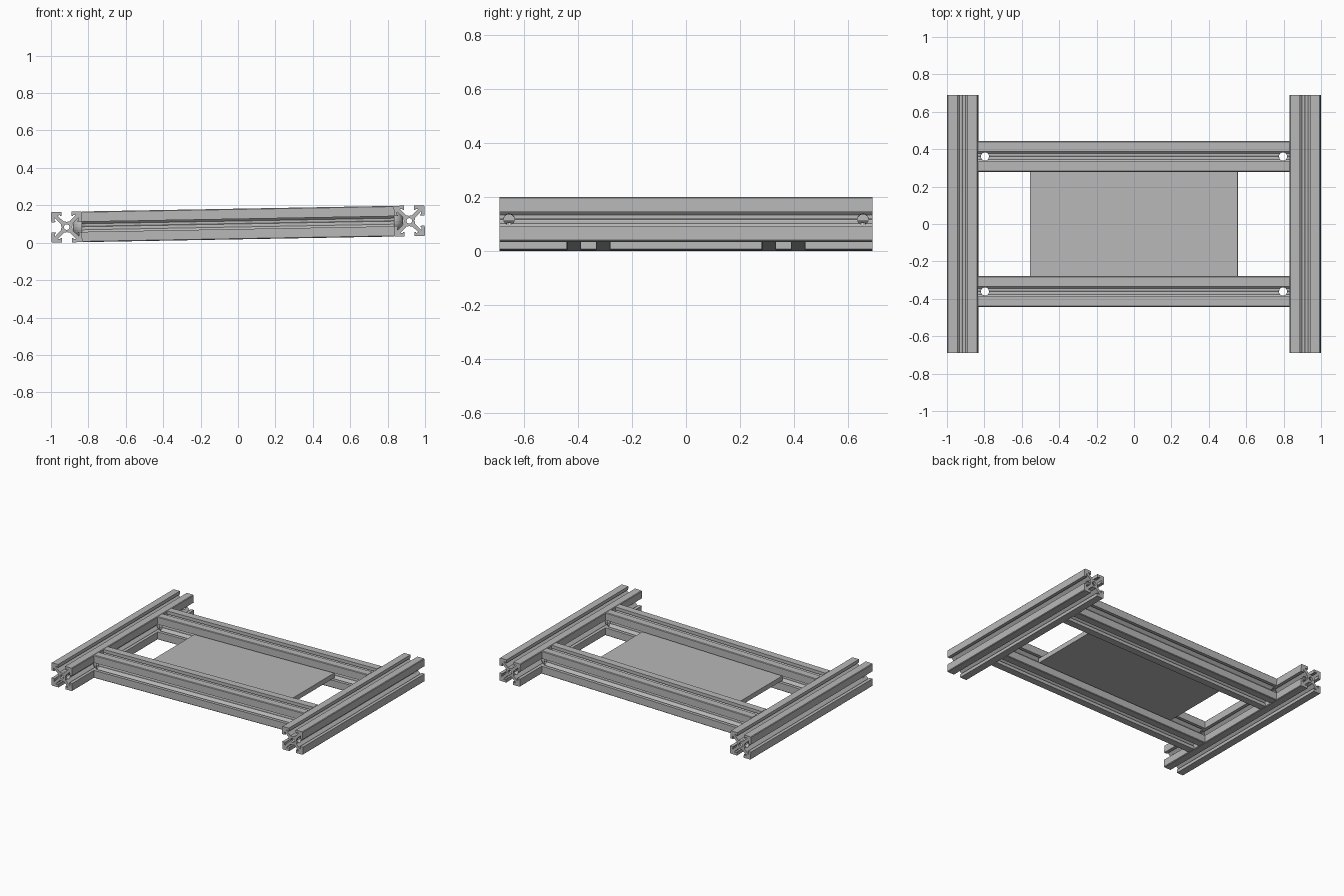
import bpy, bmesh, math
from mathutils import Matrix, Vector

cube = bpy.data.objects.get("Cube")
if cube:
    bpy.data.objects.remove(cube, do_unlink=True)

grey = bpy.data.materials.new("aluminium_grey")
grey.use_nodes = True
COLOR = (0.48, 0.48, 0.48, 1)
grey.diffuse_color = COLOR
grey.node_tree.nodes["Principled BSDF"].inputs["Base Color"].default_value = COLOR

HALF = 0.082        # half width of a bar
RAIL_X, RAIL_LEN = 0.916, 0.69
BEAM_Y = 0.361
INNER = RAIL_X - HALF
TILT = Matrix.Translation((0, 0, 0.1)) @ Matrix.Rotation(-0.018, 4, "Y")


def make_object(name, bm):
    bmesh.ops.recalc_face_normals(bm, faces=bm.faces)
    mesh = bpy.data.meshes.new(name)
    bm.to_mesh(mesh)
    bm.free()
    mesh.materials.append(grey)
    obj = bpy.data.objects.new(name, mesh)
    bpy.context.collection.objects.link(obj)
    return obj


def slot_outline():
    """One eighth of the slotted section, mirrored and turned four times."""
    eighth = [(0.026, 0), (0.030, 0.006), (0.030, 0.016), (0.064, 0.050),
              (0.064, 0.034), (0.059, 0.034), (0.059, 0.027),
              (HALF, 0.027), (HALF, HALF - 0.004)]
    quarter = eighth + [(y, x) for x, y in reversed(eighth[1:])]
    return [Matrix.Rotation(k * math.pi / 2, 2) @ Vector(p)
            for k in range(4) for p in quarter]


def extrusion(name, half_length):
    """Slotted bar along local z with a bore through its core."""
    bm = bmesh.new()
    bore = [Vector((0.015 * math.cos(a), 0.015 * math.sin(a)))
            for a in (i * math.tau / 16 for i in range(16))]
    edges = []
    for loop in (slot_outline(), bore):
        vs = [bm.verts.new((p.x, p.y, -half_length)) for p in loop]
        edges += [bm.edges.new((vs[i - 1], vs[i])) for i in range(len(vs))]
    bmesh.ops.triangle_fill(bm, use_beauty=True, edges=edges)
    bmesh.ops.dissolve_limit(bm, angle_limit=0.01, verts=bm.verts, edges=bm.edges)
    ext = bmesh.ops.extrude_face_region(bm, geom=bm.faces[:], use_keep_orig=True)
    top = [g for g in ext["geom"] if isinstance(g, bmesh.types.BMVert)]
    bmesh.ops.translate(bm, verts=top, vec=(0, 0, 2 * half_length))
    return make_object(name, bm)


def drill(obj, offset, radius):
    """Cross holes near both ends of a bar."""
    bm = bmesh.new()
    for s in (-1, 1):
        m = Matrix.Translation((0, 0, s * offset)) @ Matrix.Rotation(math.pi / 2, 4, "Y")
        bmesh.ops.create_cone(bm, cap_ends=True, segments=24, radius1=radius,
                              radius2=radius, depth=0.3, matrix=m)
    cutter = make_object("hole_cutter", bm)
    cutter.hide_render = True
    mod = obj.modifiers.new("holes", "BOOLEAN")
    mod.operation = "DIFFERENCE"
    mod.solver = "EXACT"
    mod.object = cutter
    bpy.context.view_layer.update()
    bpy.context.view_layer.objects.active = obj
    bpy.ops.object.modifier_apply(modifier=mod.name)
    bpy.data.objects.remove(cutter, do_unlink=True)


def place(obj, matrix):
    obj.data.transform(TILT @ matrix)


for side, s in (("left", 1), ("right", -1)):
    # Outer rails running front to back
    rail = extrusion(side + "_rail", RAIL_LEN)
    drill(rail, 0.655, 0.02)
    place(rail, Matrix.Translation((s * RAIL_X, 0, 0)) @ Matrix.Rotation(math.pi / 2, 4, "X"))

for end, s in (("back", 1), ("front", -1)):
    # Cross beams between the rails, holes running vertically
    beam = extrusion(end + "_beam", INNER)
    drill(beam, 0.797, 0.022)
    place(beam, Matrix.Translation((0, s * BEAM_Y, 0)) @ Matrix.Rotation(math.pi / 2, 4, "Y"))

    # Domed fasteners seated in the rail slots
    for side, t in (("left", 1), ("right", -1)):
        bm = bmesh.new()
        bmesh.ops.create_uvsphere(bm, u_segments=24, v_segments=12, radius=1)
        cut = bmesh.ops.bisect_plane(bm, geom=bm.verts[:] + bm.edges[:] + bm.faces[:],
                                     plane_co=(0, 0, 0), plane_no=(t, 0, 0), clear_inner=True)
        rim = [g for g in cut["geom_cut"] if isinstance(g, bmesh.types.BMEdge)]
        bmesh.ops.holes_fill(bm, edges=rim)
        dome = make_object(f"{end}_{side}_fastener", bm)
        place(dome, Matrix.Translation((t * INNER, s * BEAM_Y, 0))
              @ Matrix.Diagonal((0.05, 0.055, 0.058, 1)))

# Flat panel held in the inner slots of the beams
bm = bmesh.new()
bmesh.ops.create_cube(bm, size=1)
panel = make_object("panel", bm)
place(panel, Matrix.Diagonal((1.11, 0.6, 0.034, 1)))
